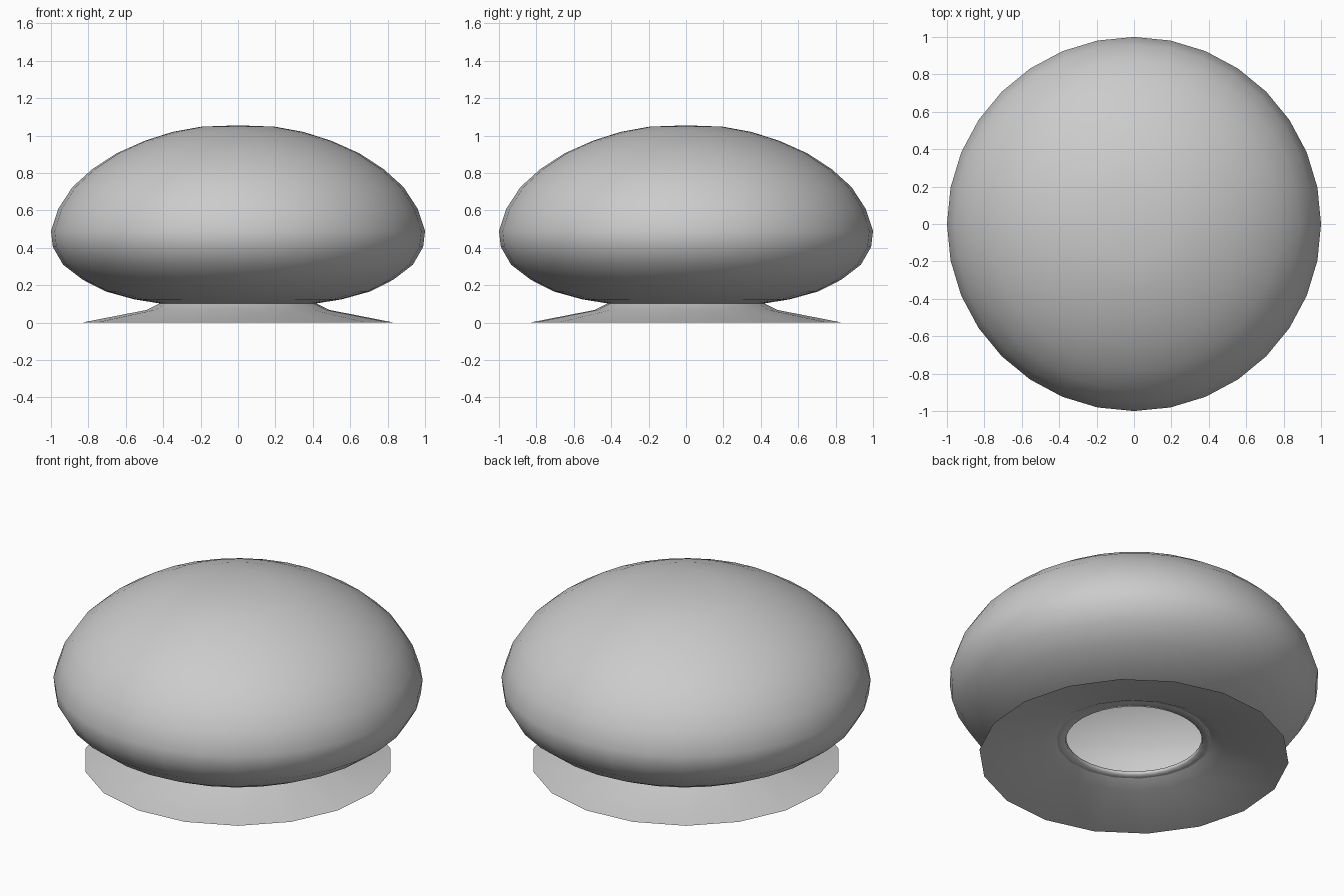
import bpy, bmesh
from math import cos, sin, pi, radians

if "Cube" in bpy.data.objects:
    bpy.data.objects.remove(bpy.data.objects["Cube"])


def lathe(name, profile, sides, angle=180, turn=0.0):
    """Spin a list of (radius, height) points around z; radius 0 makes a pole."""
    bm = bmesh.new()
    rings = []
    for r, z in profile:
        if r == 0:
            rings.append([bm.verts.new((0, 0, z))] * sides)
        else:
            rings.append([bm.verts.new((r * cos(turn + 2 * pi * i / sides),
                                        r * sin(turn + 2 * pi * i / sides), z))
                          for i in range(sides)])
    for a, b in zip(rings, rings[1:]):
        for i in range(sides):
            j = (i + 1) % sides
            bm.faces.new(list(dict.fromkeys((a[i], a[j], b[j], b[i]))))
    mesh = bpy.data.meshes.new(name)
    bm.to_mesh(mesh)
    bm.free()
    obj = bpy.data.objects.new(name, mesh)
    bpy.context.collection.objects.link(obj)
    bpy.ops.object.select_all(action='DESELECT')
    obj.select_set(True)
    bpy.context.view_layer.objects.active = obj
    bpy.ops.object.shade_smooth_by_angle(angle=radians(angle))
    return obj


# Squashed hollow dome, open underneath
dome_profile = [(0.37, 0.098), (0.42, 0.103), (0.556, 0.125), (0.707, 0.167),
                (0.831, 0.23), (0.935, 0.31), (0.99, 0.405), (1.0, 0.49),
                (0.96, 0.61), (0.885, 0.725), (0.78, 0.82), (0.65, 0.905),
                (0.50, 0.972), (0.35, 1.02), (0.195, 1.048), (0, 1.055)]
dome = lathe("dome", dome_profile, 32, angle=60)
wall = dome.modifiers.new("wall", 'SOLIDIFY')
wall.thickness = 0.02
wall.offset = -1

# Thin flared skirt the dome rests on
lathe("skirt", [(0.84, 0.0), (0.49, 0.068), (0.42, 0.103)], 18, angle=60,
      turn=radians(5))
